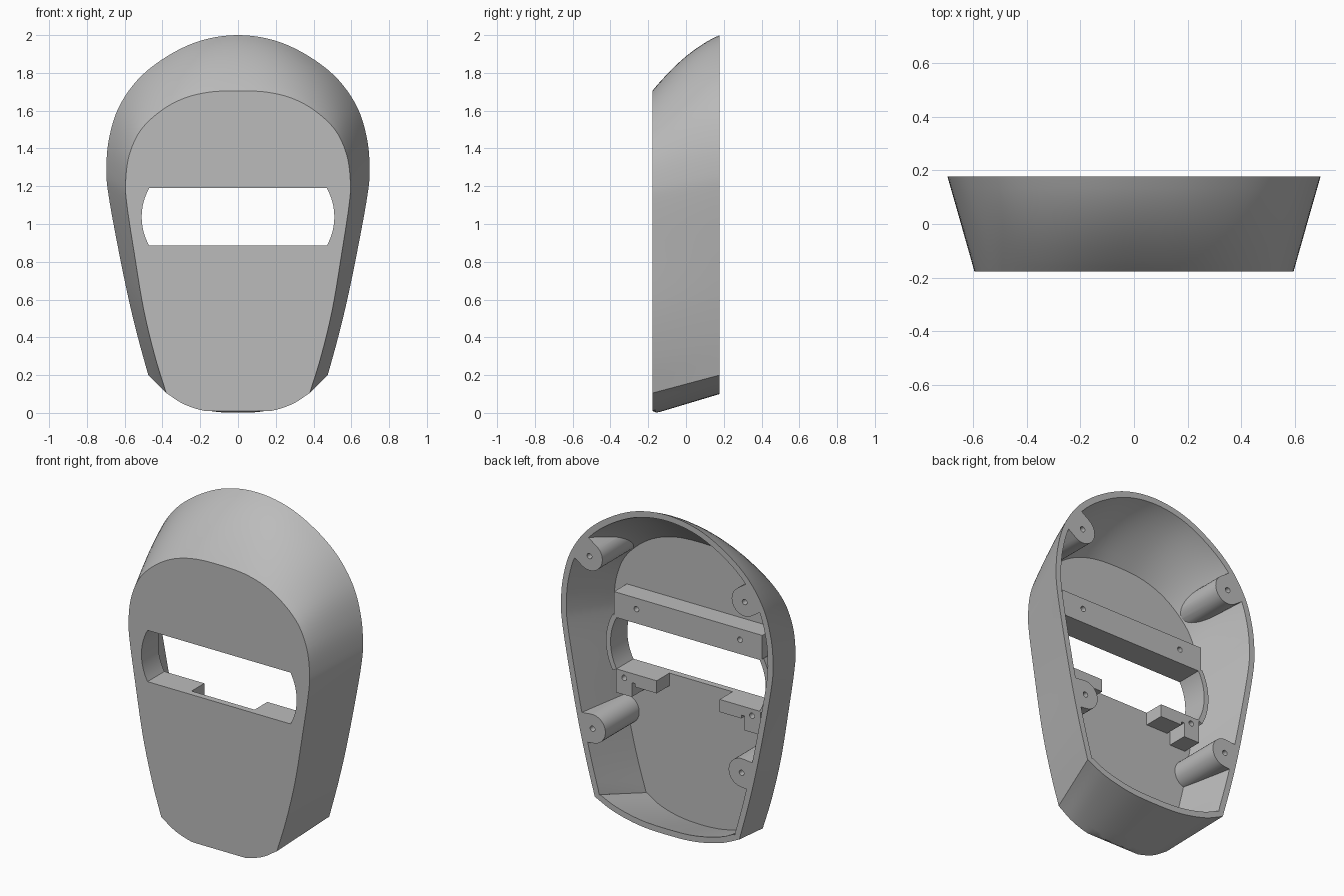
import bpy, bmesh, math
from mathutils import Vector

if "Cube" in bpy.data.objects:
    bpy.data.objects.remove(bpy.data.objects["Cube"])

grey = bpy.data.materials.new("matte_grey")
grey.use_nodes = True
grey.diffuse_color = (0.5, 0.5, 0.5, 1)
grey.node_tree.nodes["Principled BSDF"].inputs["Base Color"].default_value = (0.5, 0.5, 0.5, 1)

HALF = 0.178       # half depth
FLOOR = -0.14      # inner side of the face plate
BACK = -0.02       # rear of the visor mounts
WALL = 0.035

# Half outlines (x, z): chin from centre to corner, then side and crown
FRONT_CHIN = [(0, -.007), (.15, .005), (.28, .043), (.38, .105)]
BACK_CHIN = [(0, .10), (.18, .108), (.35, .145), (.475, .20)]
FRONT_SIDE = [(.38, .105), (.44, .30), (.5, .55), (.55, .85), (.588, 1.1), (.595, 1.22),
              (.577, 1.36), (.52, 1.49), (.42, 1.59), (.30, 1.66), (.16, 1.697), (0, 1.705)]
BACK_SIDE = [(.475, .20), (.53, .40), (.583, .62), (.64, .90), (.685, 1.15), (.697, 1.28),
             (.685, 1.44), (.635, 1.61), (.53, 1.765), (.38, 1.885), (.2, 1.97), (0, 2)]


def spline(keys, steps):
    """Smooth curve through the keys, without the last point."""
    p = [Vector(k) for k in keys]
    p = [2 * p[0] - p[1]] + p + [2 * p[-1] - p[-2]]
    out = []
    for a, b, c, d in zip(p, p[1:], p[2:], p[3:]):
        for i in range(steps):
            t = i / steps
            out.append(0.5 * (2 * b + (c - a) * t + (2 * a - 5 * b + 4 * c - d) * t ** 2
                              + (3 * b - a - 3 * c + d) * t ** 3))
    return out


def outline(chin, side):
    mirror = lambda pts: [(-x, z) for x, z in reversed(pts)]
    return spline(mirror(chin) + chin[1:], 5) + spline(side + mirror(side)[1:], 5)


FRONT, REAR = outline(FRONT_CHIN, FRONT_SIDE), outline(BACK_CHIN, BACK_SIDE)


def ring(t, inset):
    """Cross-section at depth t (0 front, 1 back), with a bulging crown."""
    pts = []
    for f, b in zip(FRONT, REAR):
        p = f.lerp(b, t)
        p.y += max(0, (f.y - 1.2) / 0.5) * 0.14 * t * (1 - t)
        p.y = max(p.y, 0.01 - 0.14 * t)
        pts.append(p)
    n = len(pts)
    moved = []
    for i, p in enumerate(pts):
        d = (pts[(i + 1) % n] - pts[i - 1]).normalized()
        moved.append(p + Vector((-d.y, d.x)) * inset)
    return [(p.x, t * 2 * HALF - HALF, p.y) for p in moved]


def solid(name, rings):
    """Closed solid through rings of equal length."""
    bm = bmesh.new()
    vs = [[bm.verts.new(p) for p in r] for r in rings]
    n = len(vs[0])
    for a, b in zip(vs, vs[1:]):
        for i in range(n):
            j = (i + 1) % n
            bm.faces.new((a[i], a[j], b[j], b[i]))
    bm.faces.new(vs[0][::-1])
    bm.faces.new(vs[-1])
    bmesh.ops.recalc_face_normals(bm, faces=bm.faces)
    me = bpy.data.meshes.new(name)
    bm.to_mesh(me)
    bm.free()
    me.materials.append(grey)
    ob = bpy.data.objects.new(name, me)
    bpy.context.collection.objects.link(ob)
    return ob


def loft(name, t0, t1, inset, steps=8):
    ts = [t0 + (t1 - t0) * i / steps for i in range(steps + 1)]
    if t0 == 0:
        ts.insert(1, 0.06)
    return solid(name, [ring(t, inset) for t in ts])


def prism(name, pts, y0, y1):
    return solid(name, [[(x, y, z) for x, z in pts] for y in (y0, y1)])


def boolean(ob, other, kind="DIFFERENCE", keep=False):
    m = ob.modifiers.new("cut", "BOOLEAN")
    m.operation, m.solver, m.object = kind, "EXACT", other
    bpy.context.view_layer.objects.active = ob
    bpy.ops.object.modifier_apply(modifier=m.name)
    if not keep:
        bpy.data.objects.remove(other)


def drill(ob, x, z, y, depth=0.1, r=0.016):
    circle = [(x + r * math.cos(a * math.pi / 8), z + r * math.sin(a * math.pi / 8)) for a in range(16)]
    boolean(ob, prism("drill", circle, y - depth, y + 0.02))


def arc(side, radius):
    """Curved end of the visor slot, from bottom to top."""
    a = math.asin(0.1525 / 0.31)
    return [(side * (0.2 + radius * math.cos(a * k / 8)), 1.0375 + radius * math.sin(a * k / 8))
            for k in range(-8, 9)]


# Hollow shell with the visor slot
shell = loft("mask_shell", 0, 1, 0)
boolean(shell, loft("hollow", (FLOOR + HALF) / (2 * HALF), 1.05, WALL))
boolean(shell, prism("slot", arc(1, 0.31) + arc(-1, 0.31)[::-1], -0.3, 0))
parts = [shell]

# Bar above the slot
bar = prism("upper_visor_bar", [(-.487, 1.19), (.487, 1.19), (.487, 1.34), (-.487, 1.34)], FLOOR - .001, BACK)
for s in (-1, 1):
    drill(bar, s * 0.34, 1.275, BACK)
parts.append(bar)

clip = loft("clip", 0, 1.05, WALL - 0.002)
for s, label in ((1, "left"), (-1, "right")):
    # Curved collar at the slot end
    parts.append(prism(label + "_slot_collar", arc(s, 0.31) + arc(s, 0.34)[::-1], FLOOR - .001, BACK))

    # Stepped bracket below the slot
    steps = [(.207, .885), (.207, .81), (.35, .81), (.35, .83), (.37, .83), (.37, .745), (.475, .745), (.475, .885)]
    bracket = prism(label + "_lower_bracket", [(s * x, z) for x, z in steps], FLOOR - .001, BACK)
    drill(bracket, s * 0.42, 0.845, BACK)
    parts.append(bracket)

    # Screw bosses growing out of the wall
    for level, x, z, tilt in (("upper", .51, 1.62, .6), ("lower", .49, .6, -.1)):
        r = 0.085
        out = Vector((math.cos(tilt), math.sin(tilt)))
        curve = [Vector((x + r * math.cos(a), z + r * math.sin(a)))
                 for a in (tilt + math.pi / 2 + math.pi * k / 16 for k in range(17))]
        pts = curve + [curve[-1] + out * 0.25, curve[0] + out * 0.25]
        boss = prism(f"{label}_{level}_boss", [(s * p.x, p.y) for p in pts], FLOOR - .001, HALF)
        boolean(boss, clip, "INTERSECT", keep=True)
        drill(boss, s * x, z, HALF)
        parts.append(boss)
bpy.data.objects.remove(clip)

# Smooth curved walls, keep real edges crisp
for ob in bpy.context.view_layer.objects:
    ob.select_set(ob in parts)
bpy.context.view_layer.objects.active = shell
bpy.ops.object.shade_smooth_by_angle(angle=math.radians(25))
